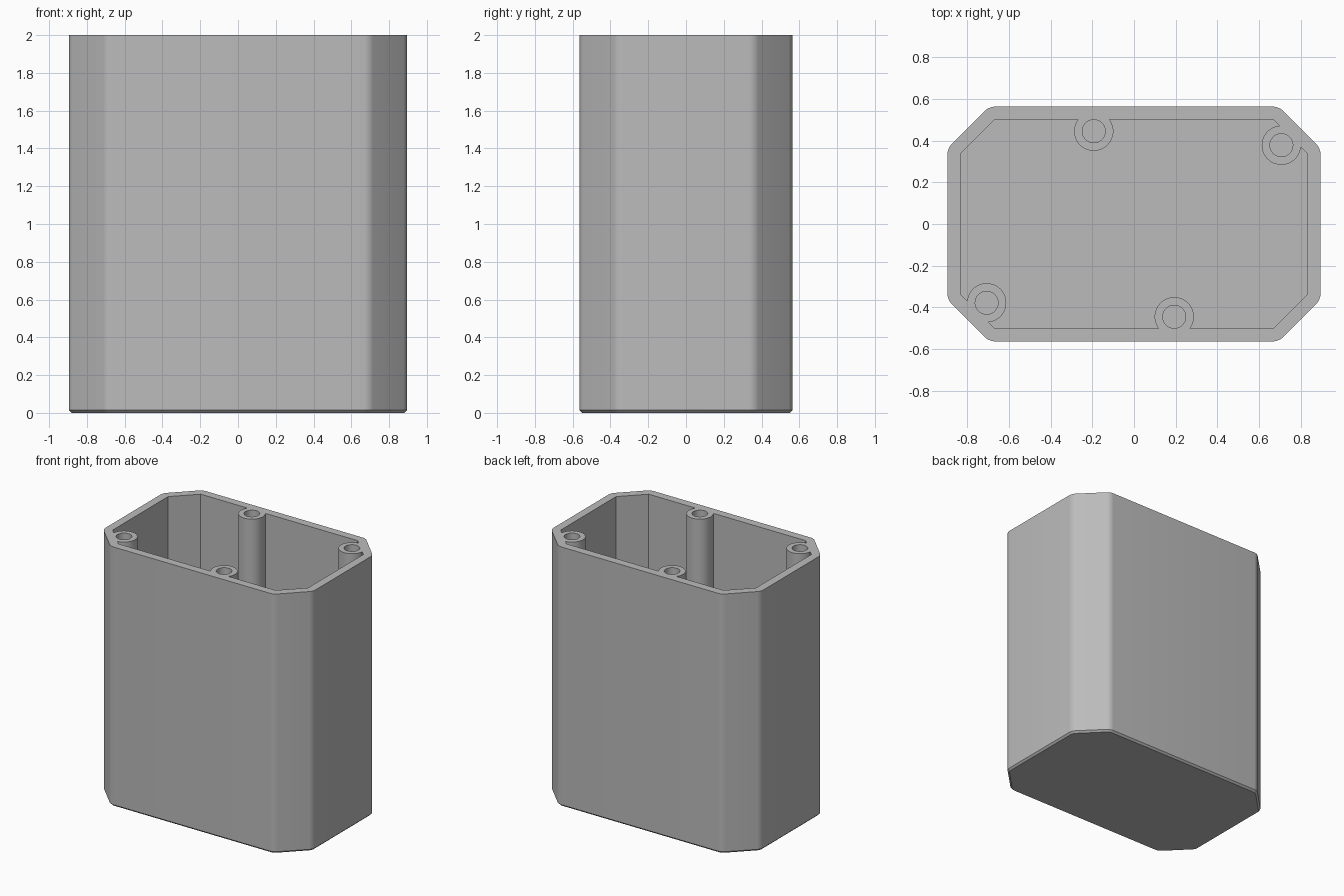
import bpy, bmesh
from mathutils import Matrix

default = bpy.data.objects.get("Cube")
if default:
    bpy.data.objects.remove(default, do_unlink=True)

HEIGHT, HALF_X, HALF_Y = 2.0, 0.895, 0.563
CORNER, WALL, FLOOR = 0.2, 0.0625, 0.0625
BOSS_R, HOLE_R = 0.094, 0.055
BOSSES = [(sx * s, sy * s) for s in (1, -1) for sx, sy in ((-0.193, 0.445), (0.707, 0.378))]

grey = bpy.data.materials.new("Light grey")
grey.use_nodes = True
colour = (0.5, 0.5, 0.5, 1)
grey.diffuse_color = colour
grey.node_tree.nodes["Principled BSDF"].inputs["Base Color"].default_value = colour


def make_object(name, bm):
    bmesh.ops.recalc_face_normals(bm, faces=bm.faces)
    mesh = bpy.data.meshes.new(name)
    bm.to_mesh(mesh)
    bm.free()
    obj = bpy.data.objects.new(name, mesh)
    bpy.context.collection.objects.link(obj)
    mesh.materials.append(grey)
    return obj


def octagon_prism(hx, hy, c, z0, z1):
    """Upright prism with a chamfered rectangle as its outline."""
    bm = bmesh.new()
    quarter = [(hx, hy - c), (hx - c, hy)]
    points = []
    for sx, sy in ((1, 1), (-1, 1), (-1, -1), (1, -1)):
        pair = quarter if sx * sy > 0 else quarter[::-1]
        points += [(sx * x, sy * y, z0) for x, y in pair]
    base = bm.faces.new([bm.verts.new(p) for p in points])
    top = bmesh.ops.extrude_face_region(bm, geom=[base])
    verts = [v for v in top["geom"] if isinstance(v, bmesh.types.BMVert)]
    bmesh.ops.translate(bm, verts=verts, vec=(0, 0, z1 - z0))
    if not any(len(f.verts) == 8 and f.calc_center_median().z < z0 + 1e-4 for f in bm.faces):
        bm.faces.new([v for v in bm.verts if v not in verts])
    return bm


def cylinders(name, radius, z0, z1):
    """One upright cylinder at each screw position."""
    bm = bmesh.new()
    for x, y in BOSSES:
        bmesh.ops.create_cone(bm, cap_ends=True, segments=64, radius1=radius, radius2=radius,
                              depth=z1 - z0, matrix=Matrix.Translation((x, y, (z0 + z1) / 2)))
    return make_object(name, bm)


def subtract(target, cutter):
    """Cut one object out of another and discard the cutter."""
    cutter.hide_render = True
    mod = target.modifiers.new("Cut", 'BOOLEAN')
    mod.operation, mod.solver, mod.object = 'DIFFERENCE', 'EXACT', cutter
    bpy.context.view_layer.objects.active = target
    bpy.ops.object.modifier_apply(modifier=mod.name)
    bpy.data.objects.remove(cutter, do_unlink=True)


# Outer body: rounded upright edges and a thin chamfer round the base
bm = octagon_prism(HALF_X, HALF_Y, CORNER, 0, HEIGHT)
upright = [e for e in bm.edges if abs(e.verts[0].co.z - e.verts[1].co.z) > 1]
bmesh.ops.bevel(bm, geom=upright, offset=0.026, segments=6, profile=0.5, affect='EDGES')
rim = [e for e in bm.edges if all(v.co.z < 0.001 for v in e.verts)]
bmesh.ops.bevel(bm, geom=rim, offset=0.014, segments=1, affect='EDGES')
housing = make_object("housing", bm)

# Cavity: inset outline, leaving the screw bosses standing against the wall
inner_corner = CORNER - WALL * (2 - 2 ** 0.5)
cavity = make_object("cavity_cutter", octagon_prism(
    HALF_X - WALL, HALF_Y - WALL, inner_corner, FLOOR, HEIGHT + 0.1))
subtract(cavity, cylinders("boss_posts", BOSS_R, 0, HEIGHT + 0.2))
subtract(housing, cavity)

# Screw holes down the bosses
subtract(housing, cylinders("hole_cutter", HOLE_R, FLOOR, HEIGHT + 0.1))

bpy.ops.object.select_all(action='DESELECT')
housing.select_set(True)
bpy.context.view_layer.objects.active = housing
bpy.ops.object.shade_smooth_by_angle(angle=0.44)
